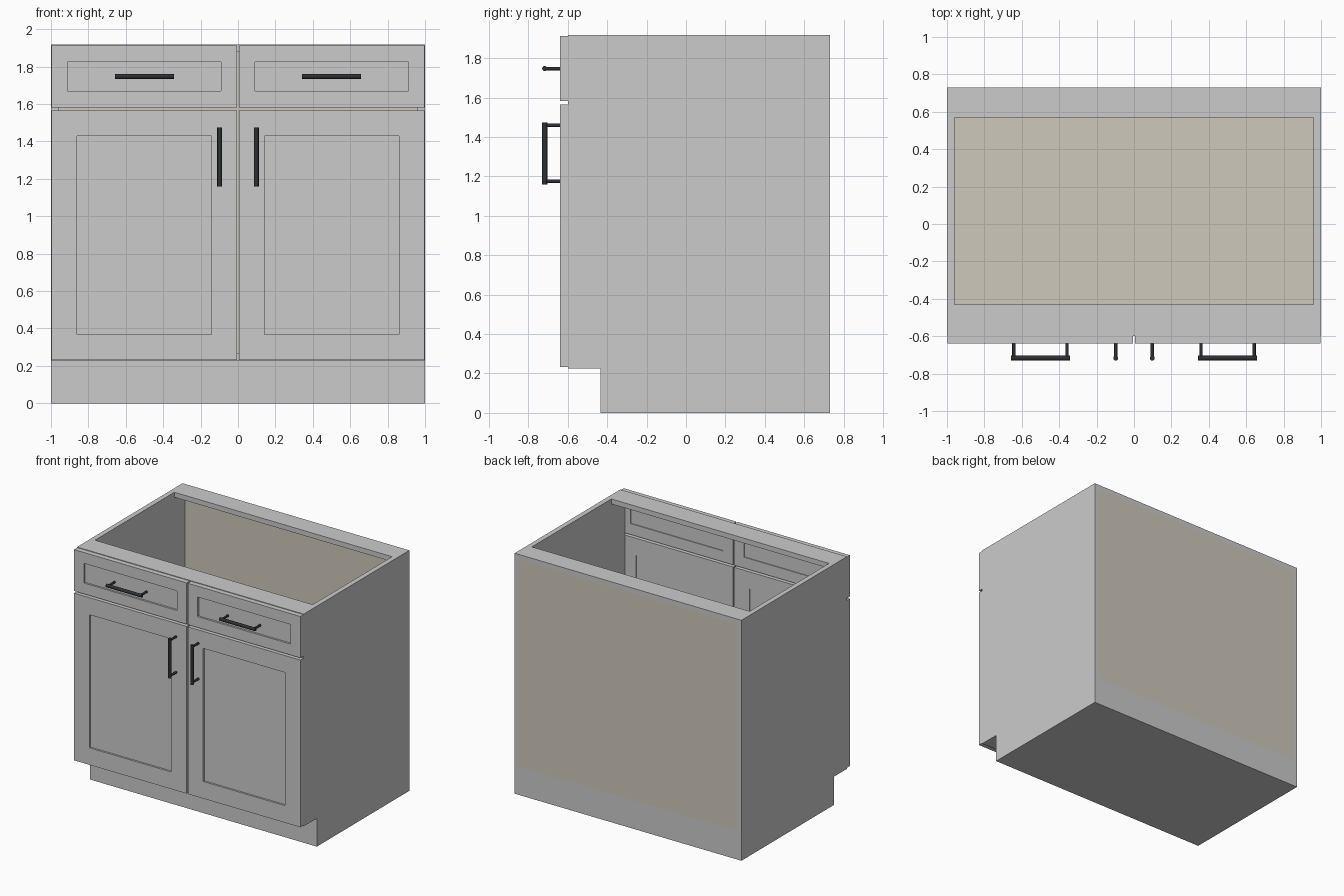
import bpy, math
from mathutils import Vector

if "Cube" in bpy.data.objects:
    bpy.data.objects.remove(bpy.data.objects["Cube"])


def material(name, color):
    m = bpy.data.materials.new(name)
    m.diffuse_color = color
    m.use_nodes = True
    m.node_tree.nodes["Principled BSDF"].inputs["Base Color"].default_value = m.diffuse_color
    return m


TAN = material("tan_panel", (0.62, 0.58, 0.50, 1))
DARK = material("dark_metal", (0.025, 0.03, 0.035, 1))


def box(name, x, y, z, mat=None):
    """Box from (min, max) ranges on each axis."""
    bpy.ops.mesh.primitive_cube_add(size=1, location=[sum(r) / 2 for r in (x, y, z)])
    ob = bpy.context.object
    ob.name = name
    ob.scale = [r[1] - r[0] for r in (x, y, z)]
    bpy.ops.object.transform_apply(location=False, rotation=False, scale=True)
    if mat:
        ob.data.materials.append(mat)
    return ob


def rod(name, a, b, radius):
    """Cylinder between two points."""
    a, b = Vector(a), Vector(b)
    bpy.ops.mesh.primitive_cylinder_add(vertices=16, radius=radius, depth=(b - a).length,
                                        location=(a + b) / 2)
    ob = bpy.context.object
    ob.name = name
    ob.rotation_euler = (b - a).to_track_quat('Z', 'Y').to_euler()
    bpy.ops.object.shade_smooth_by_angle(angle=math.radians(40))
    ob.data.materials.append(DARK)


def shaker_front(name, x, z, w):
    """Framed front: full-height stiles, rails between them, recessed panel."""
    y = (-0.64, -0.60)
    inner_x = (x[0] + w, x[1] - w)
    box(name + "_stile_left", (x[0], inner_x[0]), y, z)
    box(name + "_stile_right", (inner_x[1], x[1]), y, z)
    box(name + "_rail_bottom", inner_x, y, (z[0], z[0] + w))
    box(name + "_rail_top", inner_x, y, (z[1] - w, z[1]))
    box(name + "_panel", inner_x, (-0.625, -0.607), (z[0] + w, z[1] - w))


def handle(name, centre, axis):
    """Bar pull on two posts."""
    c, d = Vector(centre), Vector(axis)
    bar = c + Vector((0, -0.717, 0))
    rod(name + "_bar", bar - d * 0.157, bar + d * 0.157, 0.013)
    for i, s in enumerate((-1, 1)):
        p = c + d * 0.142 * s
        rod(f"{name}_post_{i}", p + Vector((0, -0.717, 0)), p + Vector((0, -0.638, 0)), 0.009)


# Carcass
TOP, T = 1.917, 0.04
box("toe_kick_base", (-1, 1), (-0.435, 0.73), (0, 0.225))
box("bottom_panel", (-0.96, 0.96), (-0.60, 0.73), (0.225, 0.265), TAN)
box("back_panel", (-0.96, 0.96), (0.705, 0.73), (0.265, TOP - T), TAN)
box("top_rail_front", (-0.96, 0.96), (-0.60, -0.43), (TOP - T, TOP))
box("top_rail_back", (-0.96, 0.96), (0.57, 0.73), (TOP - T, TOP))

# Side panels, doors, drawer fronts and pulls, on both sides
for side, s in (("left", -1), ("right", 1)):
    box("side_panel_" + side, sorted((s * 0.96, s)), (-0.60, 0.73), (0.225, TOP))
    span = sorted((s * 0.005, s * 0.998))
    shaker_front("drawer_" + side, span, (1.582, 1.912), 0.087)
    shaker_front("door_" + side, span, (0.232, 1.565), 0.136)
    handle("drawer_pull_" + side, (s * 0.5, 0, 1.747), (1, 0, 0))
    handle("door_pull_" + side, (s * 0.098, 0, 1.317), (0, 0, 1))
